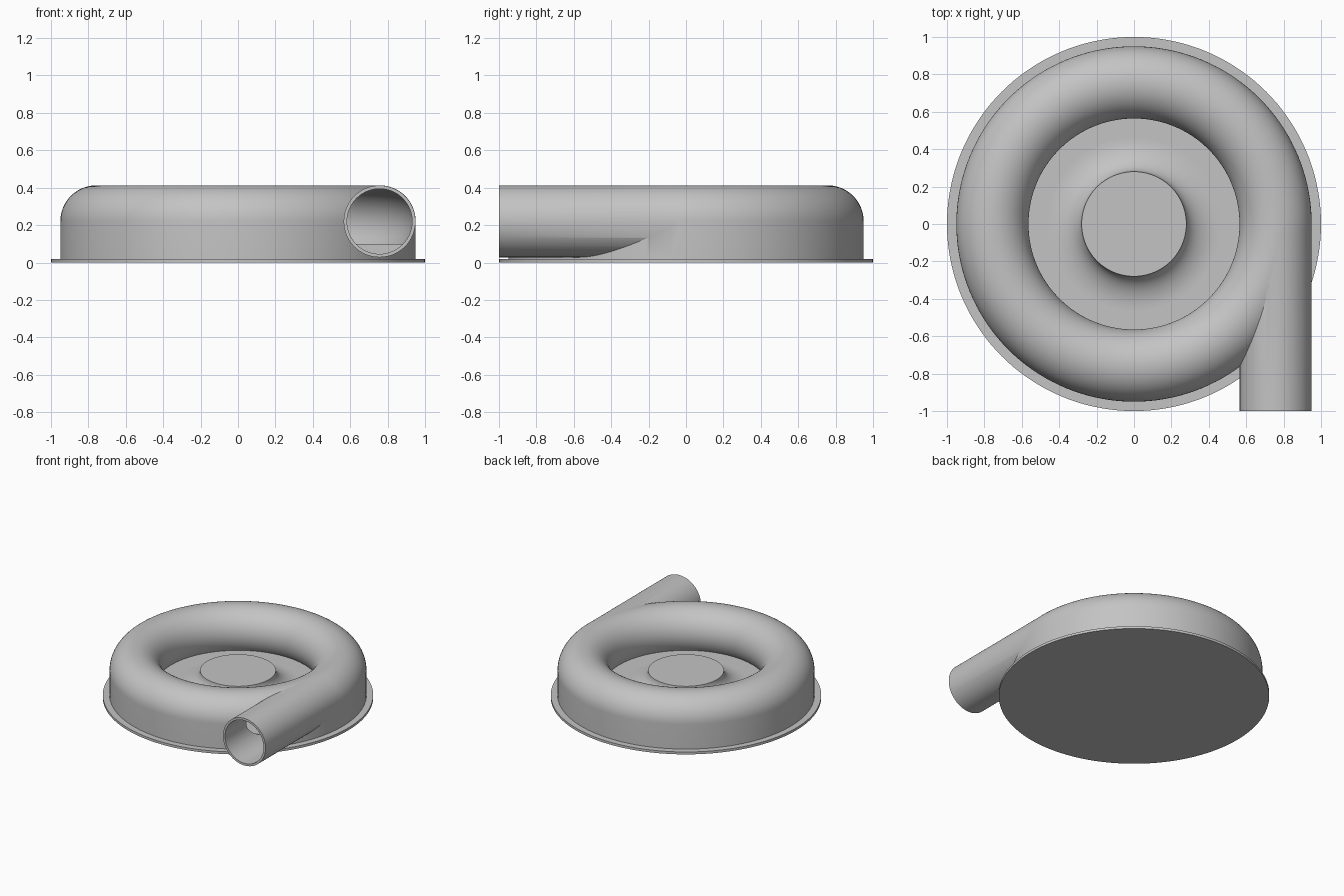
import bpy, bmesh, math
from mathutils import Matrix

cube = bpy.data.objects.get("Cube")
if cube:
    bpy.data.objects.remove(cube, do_unlink=True)

RING_R, TUBE_R, BORE_R = 0.757, 0.193, 0.175   # volute centre line, outer and inner tube
AXIS_Z, FLOOR_Z, FLANGE_Z = 0.22, 0.10, 0.02
SEGMENTS = 144

metal = bpy.data.materials.new("light grey metal")
metal.use_nodes = True
grey = (0.55, 0.55, 0.55, 1)
metal.diffuse_color = grey
metal.node_tree.nodes["Principled BSDF"].inputs["Base Color"].default_value = grey


def finish(name, bm):
    bmesh.ops.recalc_face_normals(bm, faces=bm.faces)
    mesh = bpy.data.meshes.new(name)
    bm.to_mesh(mesh)
    bm.free()
    mesh.materials.append(metal)
    obj = bpy.data.objects.new(name, mesh)
    bpy.context.collection.objects.link(obj)
    return obj


def arc(cx, cz, rx, rz, start, end, steps):
    angles = [start + (end - start) * i / steps for i in range(steps + 1)]
    return [(cx + rx * math.cos(a), cz + rz * math.sin(a)) for a in angles]


def lathe(name, profile, closed=False):
    """Spin an (r, z) profile around the vertical axis."""
    bm = bmesh.new()
    verts = [bm.verts.new((r, 0, z)) for r, z in profile]
    edges = [bm.edges.new(pair) for pair in zip(verts, verts[1:])]
    if closed:
        edges.append(bm.edges.new((verts[-1], verts[0])))
    bmesh.ops.spin(bm, geom=verts + edges, cent=(0, 0, 0), axis=(0, 0, 1),
                   angle=math.tau, steps=SEGMENTS, use_merge=False)
    bmesh.ops.remove_doubles(bm, verts=bm.verts, dist=1e-5)
    return finish(name, bm)


def straight_pipe(name, radius, y_start, y_end):
    bm = bmesh.new()
    place = (Matrix.Translation((RING_R, (y_start + y_end) / 2, AXIS_Z))
             @ Matrix.Rotation(math.pi / 2, 4, 'X'))
    bmesh.ops.create_cone(bm, cap_ends=True, segments=80, radius1=radius, radius2=radius,
                          depth=y_end - y_start, matrix=place)
    return finish(name, bm)


def combine(target, tool, operation):
    """Apply a boolean and discard the tool object."""
    mod = target.modifiers.new(operation, 'BOOLEAN')
    mod.operation, mod.object, mod.solver = operation, tool, 'EXACT'
    depsgraph = bpy.context.evaluated_depsgraph_get()
    result = bpy.data.meshes.new_from_object(target.evaluated_get(depsgraph))
    target.modifiers.clear()
    target.data = result
    bpy.data.objects.remove(tool, do_unlink=True)


# Flat mounting flange
flange = lathe("base_flange", [(0, 0), (1, 0), (1, FLANGE_Z), (0, FLANGE_Z)])

# Ring casing: straight outer wall, round tube on top, floor inside the ring
dip = math.asin((AXIS_Z - FLOOR_Z) / TUBE_R)
outer_r = RING_R + TUBE_R
casing = lathe("volute_casing",
               [(0, FLANGE_Z), (outer_r, FLANGE_Z)]
               + arc(RING_R, AXIS_Z, TUBE_R, TUBE_R, 0, math.pi + dip, 44)
               + [(0, FLOOR_Z)])

# Tangential outlet pipe, joined to the ring and bored through
combine(casing, straight_pipe("outlet_pipe", TUBE_R - 0.001, -1, 0), 'UNION')
bore_dip = math.asin((AXIS_Z - FLOOR_Z) / BORE_R)
ring_bore = lathe("ring_bore", arc(RING_R, AXIS_Z, BORE_R, BORE_R,
                                   -bore_dip, math.pi + bore_dip, 40), closed=True)
combine(casing, ring_bore, 'DIFFERENCE')
combine(casing, straight_pipe("outlet_bore", BORE_R - 0.001, -1.1, 0), 'DIFFERENCE')

# Central hub flaring down to the floor
hub = lathe("centre_hub",
            [(0, FLOOR_Z)]
            + arc(0.46, AXIS_Z, 0.18, AXIS_Z - FLOOR_Z, 1.5 * math.pi, math.pi, 16)
            + [(0, AXIS_Z)])

# Smooth shading with crisp rims
bpy.ops.object.select_all(action='DESELECT')
for part in (flange, casing, hub):
    part.select_set(True)
bpy.context.view_layer.objects.active = casing
bpy.ops.object.shade_smooth_by_angle(angle=math.radians(30))
